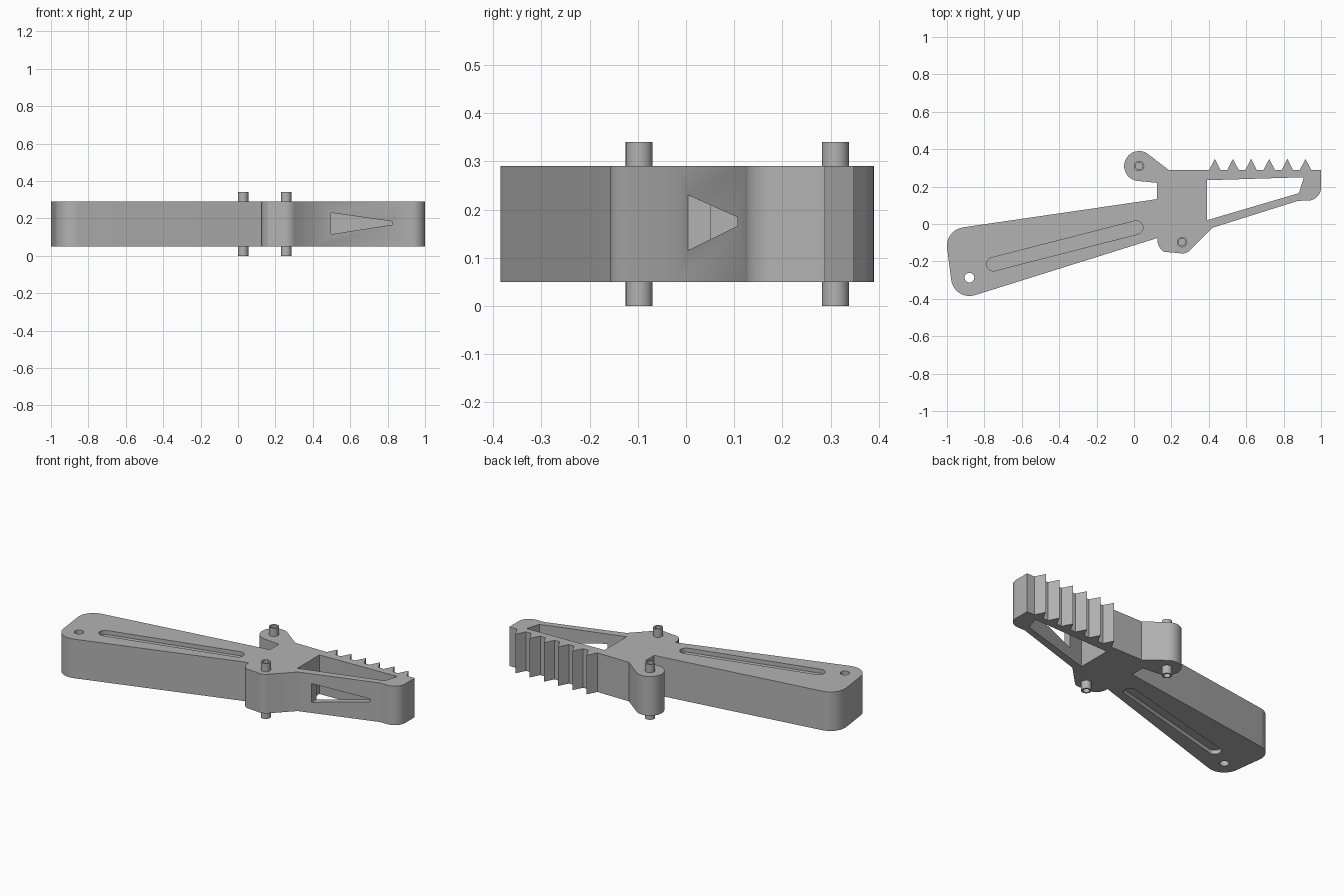
import bpy
import bmesh
from math import cos, sin, radians, pi

cube = bpy.data.objects.get("Cube")
if cube:
    bpy.data.objects.remove(cube, do_unlink=True)

BOTTOM, TOP = 0.05, 0.29

grey = bpy.data.materials.new("plain grey")
grey.use_nodes = True
grey.diffuse_color = (0.45, 0.45, 0.45, 1)
grey.node_tree.nodes["Principled BSDF"].inputs["Base Color"].default_value = (0.45, 0.45, 0.45, 1)


def arc(cx, cy, r, start, end, steps=10):
    """Points along a circular arc, angles in degrees."""
    angles = [radians(start + (end - start) * i / steps) for i in range(steps + 1)]
    return [(cx + r * cos(a), cy + r * sin(a)) for a in angles]


def finish(name, bm):
    bmesh.ops.recalc_face_normals(bm, faces=bm.faces)
    mesh = bpy.data.meshes.new(name)
    bm.to_mesh(mesh)
    bm.free()
    mesh.materials.append(grey)
    obj = bpy.data.objects.new(name, mesh)
    bpy.context.collection.objects.link(obj)
    return obj


def prism(name, base, offset):
    """Extrude a closed loop of 3D points by an offset."""
    bm = bmesh.new()
    face = bm.faces.new([bm.verts.new(p) for p in base])
    ext = bmesh.ops.extrude_face_region(bm, geom=[face], use_keep_orig=True)
    moved = [g for g in ext["geom"] if isinstance(g, bmesh.types.BMVert)]
    bmesh.ops.translate(bm, verts=moved, vec=offset)
    return finish(name, bm)


def upright(name, points, z0, z1):
    return prism(name, [(x, y, z0) for x, y in points], (0, 0, z1 - z0))


def activate(obj):
    bpy.ops.object.select_all(action='DESELECT')
    obj.select_set(True)
    bpy.context.view_layer.objects.active = obj


def cut(target, cutter):
    cutter.hide_render = True
    mod = target.modifiers.new("cut", 'BOOLEAN')
    mod.operation = 'DIFFERENCE'
    mod.solver = 'EXACT'
    mod.object = cutter
    activate(target)
    bpy.ops.object.modifier_apply(modifier=mod.name)
    bpy.data.objects.remove(cutter, do_unlink=True)


def lathe(name, x, y, rings, n=24):
    """Revolve (radius, height) rings around a vertical axis."""
    bm = bmesh.new()
    loops = [[bm.verts.new((x + r * cos(2 * pi * i / n), y + r * sin(2 * pi * i / n), z))
              for i in range(n)] for r, z in rings]
    for a, b in zip(loops, loops[1:]):
        for i in range(n):
            j = (i + 1) % n
            bm.faces.new((a[i], a[j], b[j], b[i]))
    bm.faces.new(loops[0])
    bm.faces.new(loops[-1])
    return finish(name, bm)


# Body outline, counter-clockwise from the handle's rounded end
outline = arc(-0.88, -0.287, 0.098, 187, 287)
outline += [(0.125, -0.075)]
outline += arc(0.2, -0.085, 0.075, 180, 238, 6)
outline += arc(0.257, -0.095, 0.063, 255, 315, 6)
outline += [(0.42, -0.02), (0.877, 0.124)]
outline += arc(0.93, 0.195, 0.07, 270, 360, 8)
outline += [(1.0, 0.288)]
for k in reversed(range(6)):            # row of teeth
    cx = 0.432 + 0.097 * k
    outline += [(cx + 0.031, 0.288), (cx, 0.348), (cx - 0.031, 0.288)]
outline += [(0.187, 0.288)]
outline += arc(0.027, 0.31, 0.08, 50, 264, 20)
outline += [(0.123, 0.22), (0.123, 0.133)]
outline += arc(-0.9, -0.117, 0.1, 98, 187, 9)
body = upright("body", outline, BOTTOM, TOP)

# Open window between the toothed bar and the lower arm
window = [(0.39, 0.02), (0.882, 0.165), (0.908, 0.25), (0.39, 0.234)]
cut(body, upright("window_cutter", window, -0.1, 0.5))

# Wedge-shaped opening through the lower arm only
wedge = [(0.497, 0.115), (0.823, 0.166), (0.823, 0.184), (0.497, 0.23)]
cut(body, prism("wedge_cutter", [(x, -0.1, z) for x, z in wedge], (0, 0.28, 0)))

# Round hole at the end of the handle
cut(body, upright("hole_cutter", arc(-0.88, -0.287, 0.026, 0, 345, 23), -0.1, 0.5))

# Shallow slots on both faces of the handle
slot = arc(-0.752, -0.215, 0.036, 104, 284) + arc(0.012, -0.019, 0.036, -76, 104)
DEPTH = 0.025
for z0, z1 in ((TOP - DEPTH, TOP + 0.1), (BOTTOM - 0.1, BOTTOM + DEPTH)):
    cut(body, upright("slot_cutter", slot, z0, z1))

# Pivot pins with hollow ends
R, INNER, H, RECESS = 0.028, 0.019, 0.34, 0.04
rings = [(INNER, RECESS), (INNER, 0), (R, 0), (R, H), (INNER, H), (INNER, H - RECESS)]
pins = [lathe("rear_pin", 0.027, 0.31, rings), lathe("front_pin", 0.257, -0.097, rings)]

for obj in [body] + pins:
    activate(obj)
    bpy.ops.object.shade_smooth_by_angle(angle=radians(30))
